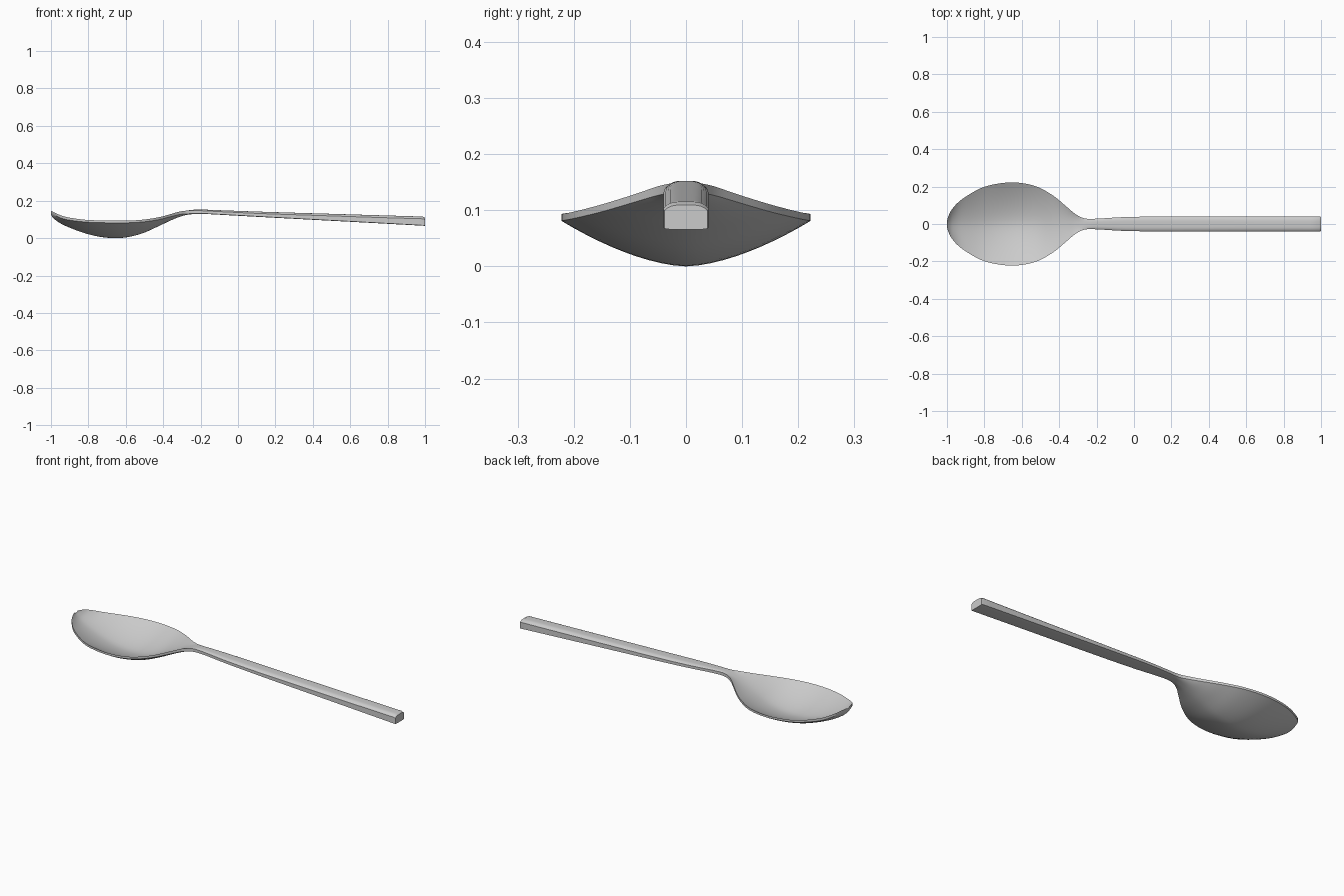
import bpy, bmesh

# Stations: x, half width, bottom, rim low, rim high, top at centre, profile power
ST = [
    (-1.000, .012, .128, .134, .146, .140, 2.0),
    (-0.993, .040, .114, .128, .143, .130, 1.9),
    (-0.970, .083, .093, .118, .132, .108, 1.8),
    (-0.920, .132, .065, .100, .114, .081, 1.7),
    (-0.820, .191, .027, .087, .099, .043, 1.65),
    (-0.720, .217, .005, .083, .095, .021, 1.65),
    (-0.620, .221, .002, .082, .094, .018, 1.65),
    (-0.520, .200, .023, .086, .098, .039, 1.7),
    (-0.430, .150, .062, .098, .111, .080, 1.8),
    (-0.360, .092, .095, .115, .129, .112, 2.0),
    (-0.310, .051, .115, .127, .143, .135, 2.5),
    (-0.260, .029, .127, .131, .148, .150, 3.5),
    (-0.190, .029, .130, .132, .147, .153, 4.0),
    (-0.050, .037, .123, .125, .140, .148, 4.0),
    (0.150, .040, .112, .114, .131, .141, 4.0),
    (0.450, .0405, .096, .098, .121, .132, 4.0),
    (0.750, .0405, .080, .082, .111, .123, 4.0),
    (0.988, .0405, .067, .069, .104, .116, 4.0),
]
N = 20      # divisions across the width
SUB = 4     # rings between stations


def catmull(a, b, c, d, t):
    return tuple(.5 * (2*q + (r-p)*t + (2*p-5*q+4*r-s)*t*t + (3*q-p-3*r+s)*t**3)
                 for p, q, r, s in zip(a, b, c, d))


def ring(bm, st):
    x, w, zb, rl, rh, zt, p = st
    ts = [-1 + 2*i/N for i in range(N + 1)]
    top = [bm.verts.new((x, w*t, zt + (rh-zt)*abs(t)**p)) for t in ts]
    low = [bm.verts.new((x, w*t, zb + (rl-zb)*abs(t)**p)) for t in reversed(ts)]
    return top + low


# Smooth the stations, then add the slightly eased handle end
path = []
for i in range(len(ST) - 1):
    a, d = ST[max(i-1, 0)], ST[min(i+2, len(ST)-1)]
    path += [catmull(a, ST[i], ST[i+1], d, k/SUB) for k in range(SUB)]
path.append(ST[-1])
path.append((1.0, .0385, .066, .068, .100, .110, 4.0))

# Loft the bowl, neck and handle as one continuous body
bm = bmesh.new()
rings = [ring(bm, s) for s in path]
for a, b in zip(rings, rings[1:]):
    for j in range(len(a)):
        k = (j + 1) % len(a)
        bm.faces.new((a[j], a[k], b[k], b[j]))
bm.faces.new(rings[0])
bm.faces.new(rings[-1])
bmesh.ops.recalc_face_normals(bm, faces=bm.faces[:])
low = min(v.co.z for v in bm.verts)
bmesh.ops.translate(bm, verts=bm.verts[:], vec=(0, 0, -low))

me = bpy.data.meshes.new("spoon")
bm.to_mesh(me)
bm.free()
spoon = bpy.data.objects.new("spoon", me)
bpy.context.collection.objects.link(spoon)
bpy.context.view_layer.objects.active = spoon
spoon.select_set(True)
bpy.ops.object.shade_smooth_by_angle(angle=0.6)
